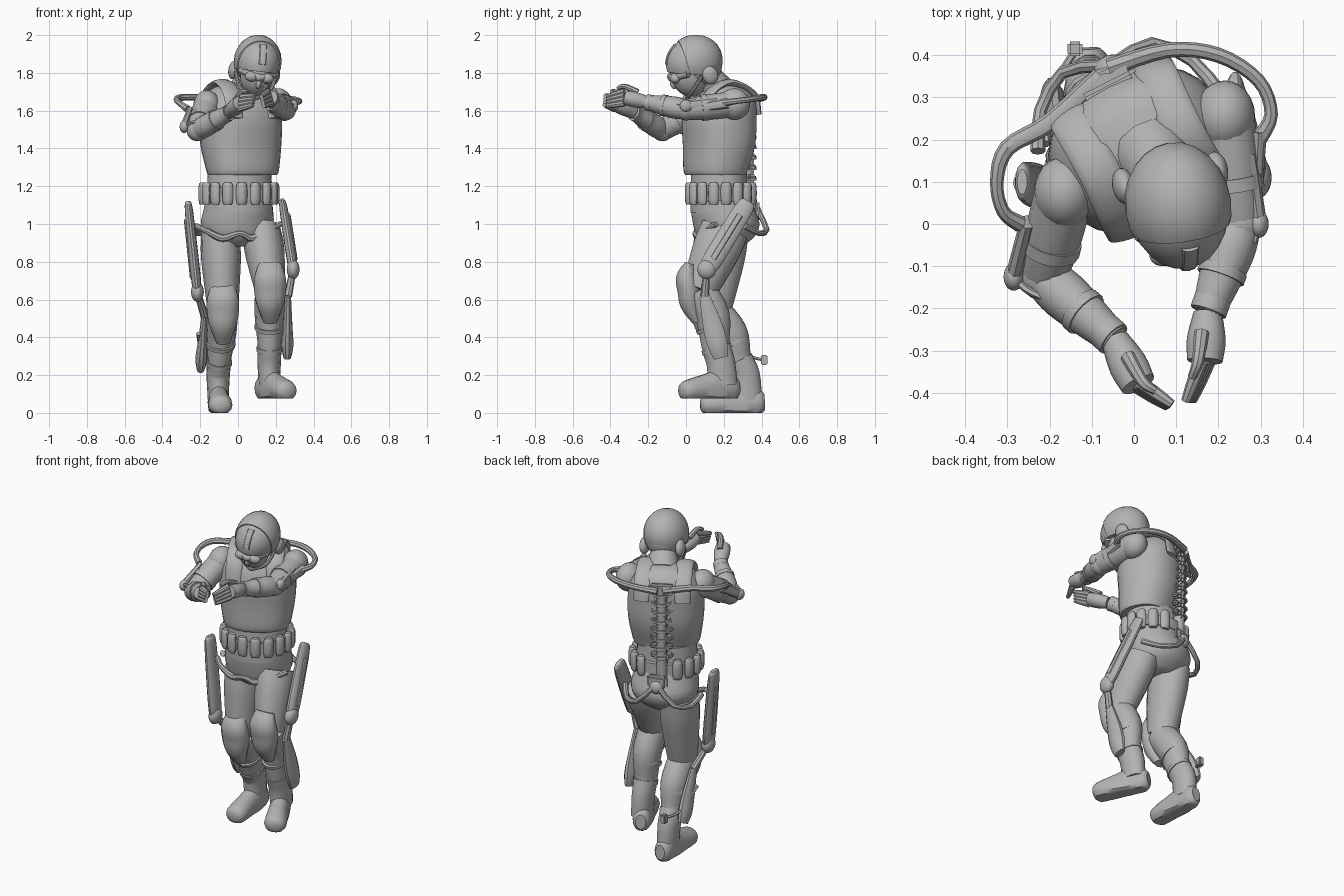
import bpy, bmesh, math
from mathutils import Vector, Matrix

if "Cube" in bpy.data.objects:
    bpy.data.objects.remove(bpy.data.objects["Cube"], do_unlink=True)

grey = bpy.data.materials.new("plain grey")
grey.use_nodes = True
grey.diffuse_color = (.45, .45, .45, 1)
grey.node_tree.nodes["Principled BSDF"].inputs["Base Color"].default_value = grey.diffuse_color
WORLD = Matrix.Identity(4)
made = []


def finish(name, bm, frame=WORLD):
    bmesh.ops.transform(bm, matrix=frame, verts=bm.verts)
    bmesh.ops.recalc_face_normals(bm, faces=bm.faces)
    mesh = bpy.data.meshes.new(name)
    bm.to_mesh(mesh)
    bm.free()
    mesh.materials.append(grey)
    obj = bpy.data.objects.new(name, mesh)
    bpy.context.scene.collection.objects.link(obj)
    made.append(obj)


def smooth_path(rows, steps):
    # Catmull-Rom through positions and radii together
    rows = [Vector(r) for r in rows]
    ext = [rows[0]] + rows + [rows[-1]]
    out = []
    for a, b, c, d in zip(ext, ext[1:], ext[2:], ext[3:]):
        for i in range(steps):
            t = i / steps
            out.append(b + (c - a) * (t / 2) + (a * 2 - b * 5 + c * 4 - d) * (t * t / 2)
                       + (b * 3 - a - c * 3 + d) * (t ** 3 / 2))
    return out + [rows[-1]]


def skin(bm, rings):
    rings = [[bm.verts.new(p) for p in ring] for ring in rings]
    for lower, upper in zip(rings, rings[1:]):
        for i in range(len(lower)):
            bm.faces.new((lower[i - 1], lower[i], upper[i], upper[i - 1]))
    bm.faces.new(rings[0])
    bm.faces.new(rings[-1])


def tube(name, rows, frame=WORLD, steps=4, sides=14, floor=None):
    # each row is x, y, z, side radius and optional second radius
    rows = [tuple(r) if len(r) == 5 else (*r, r[-1]) for r in rows]
    path = smooth_path(rows, steps) if steps > 1 else [Vector(r) for r in rows]
    spots = [Vector(p[:3]) for p in path]
    whole = (spots[-1] - spots[0]).normalized()
    ref = Vector((0, 1, 0)) if abs(whole.z) > .7 else Vector((0, 0, 1))
    rings = []
    for i, (p, row) in enumerate(zip(spots, path)):
        along = (spots[min(i + 1, len(spots) - 1)] - spots[max(i - 1, 0)]).normalized()
        side = along.cross(ref).normalized()
        over = side.cross(along)
        ring = []
        for k in range(sides):
            a = math.tau * k / sides
            q = p + side * (math.cos(a) * row[3]) + over * (math.sin(a) * row[4])
            if floor is not None:
                q.z = max(q.z, floor)
            ring.append(q)
        rings.append(ring)
    bm = bmesh.new()
    skin(bm, rings)
    finish(name, bm, frame)


def ball(name, at, size, frame=WORLD, cuts=()):
    bm = bmesh.new()
    bmesh.ops.create_uvsphere(bm, u_segments=24, v_segments=14, radius=1)
    bmesh.ops.transform(bm, matrix=Matrix.LocRotScale(Vector(at), None, Vector(size)), verts=bm.verts)
    for point, normal in cuts:
        cut = bmesh.ops.bisect_plane(bm, geom=bm.verts[:] + bm.edges[:] + bm.faces[:],
                                     plane_co=point, plane_no=normal, clear_inner=True)
        bmesh.ops.edgeloop_fill(bm, edges=[e for e in cut["geom_cut"] if isinstance(e, bmesh.types.BMEdge)])
    finish(name, bm, frame)


def box(name, at, size, frame=WORLD, round_off=.008):
    bm = bmesh.new()
    bmesh.ops.create_cube(bm, size=1)
    bmesh.ops.transform(bm, matrix=Matrix.LocRotScale(Vector(at), None, Vector(size)), verts=bm.verts)
    bmesh.ops.bevel(bm, geom=bm.edges[:], offset=round_off, segments=2, affect='EDGES')
    finish(name, bm, frame)


def barrel(name, rows, frame, power=.85):
    # body built of level rings: z, centre x, centre y, half width, half depth
    rings = []
    for z, cx, cy, w, d in smooth_path(rows, 3):
        ring = []
        for k in range(28):
            c, s = math.cos(math.tau * k / 28), math.sin(math.tau * k / 28)
            ring.append((cx + w * math.copysign(abs(c) ** power, c), cy + d * math.copysign(abs(s) ** power, s), z))
        rings.append(ring)
    bm = bmesh.new()
    skin(bm, rings)
    finish(name, bm, frame)


def strap(name, start, end, share, radii, width=.016):
    # short band around a limb
    a, b = Vector(start), Vector(end)
    mid, half = a.lerp(b, share), (b - a).normalized() * width
    tube(name, [(*(mid - half), *radii), (*(mid + half), *radii)], steps=1)


# Torso, waist and hips, turned toward the left
chest = Matrix.Translation((.015, .175, 0)) @ Matrix.Rotation(math.radians(27), 4, 'Z')
hips = Matrix.Translation((.005, .185, 0)) @ Matrix.Rotation(math.radians(18), 4, 'Z')
barrel("vest", [(1.26, 0, -.02, .185, .145), (1.29, 0, -.02, .195, .155), (1.42, 0, 0, .215, .175),
                (1.55, 0, 0, .217, .182), (1.64, 0, .01, .2, .17), (1.71, 0, .02, .15, .13),
                (1.75, 0, .02, .08, .08)], chest)
barrel("waist", [(1.06, 0, 0, .18, .16), (1.18, 0, -.01, .175, .15), (1.28, 0, -.01, .17, .145)], hips, 1)
barrel("belt", [(1.125, 0, 0, .19, .165), (1.19, 0, 0, .19, .165)], hips, 1)
barrel("pelvis", [(.88, 0, .02, .1, .09), (.93, 0, .025, .17, .15), (1.0, 0, .03, .195, .175),
                  (1.08, 0, .01, .185, .168), (1.14, 0, 0, .175, .155)], hips, 1)
for k in range(16):
    a = math.tau * (k + .5) / 16
    spot = hips @ Matrix.Translation((.195 * math.cos(a), .168 * math.sin(a), 1.16)) @ Matrix.Rotation(a, 4, 'Z')
    if k not in (3, 4):
        tube("belt_pouch", [(0, 0, -.058, .022, .014), (0, 0, -.035, .029, .022), (0, 0, .04, .029, .022),
                            (0, 0, .06, .02, .014)], spot @ Matrix.Rotation(math.pi / 2, 4, 'Z'), steps=2, sides=10)
for s in (-1, 1):
    tube("shoulder_strap", [(s * .12, -.165, 1.56, .045, .012), (s * .115, -.125, 1.68, .05, .016),
                            (s * .11, 0, 1.75, .05, .018), (s * .115, .14, 1.69, .05, .016),
                            (s * .12, .175, 1.58, .045, .012)], chest)
tube("collar", [(.04, .17, 1.7, .095), (.07, .12, 1.77, .078)])
tube("neck", [(.05, .15, 1.7, .065), (.09, .07, 1.82, .06)])

# Head with helmet, leaning forward and slightly to the side
head = (Matrix.Translation((.105, .04, 1.858)) @ Matrix.Rotation(math.radians(10), 4, 'Z')
        @ Matrix.Rotation(math.radians(7), 4, 'Y') @ Matrix.Rotation(math.radians(22), 4, 'X'))
slope = Vector((0, .4, 1))
ball("face", (0, -.045, -.055), (.088, .1, .12), head)
ball("skull", (0, .03, -.03), (.105, .115, .11), head)
ball("helmet", (0, 0, 0), (.118, .15, .134), head, [((0, -.14, .0), slope)])
ball("helmet_rear_shell", (0, .004, 0), (.126, .153, .141), head,
     [((0, -.14, .0), slope), ((0, -.05, 0), (0, 1, -.1))])
tube("helmet_crest", [(0, -.137, .04, .022, .012), (0, -.109, .083, .022, .012), (0, -.058, .12, .022, .012)], head, sides=8)
tube("goggle_band", [(-.095, -.06, -.03, .02, .02), (0, -.142, -.035, .018, .02), (.095, -.06, -.03, .02, .02)], head)
ball("nose", (0, -.142, -.07), (.014, .018, .028), head)
for s in (-1, 1):
    ball("goggle_lens", (s * .042, -.128, -.038), (.036, .028, .027), head)
    ball("ear_cup", (s * .113, .045, -.08), (.026, .042, .05), head)
    tube("chin_strap", [(s * .108, 0, -.07, .01), (s * .08, -.07, -.13, .01), (0, -.1, -.17, .012)], head, sides=8)


def arm(side, shoulder, elbow, wrist, knuckle, tip, spread):
    sh, el, wr, kn, ti = (Vector(p) for p in (shoulder, elbow, wrist, knuckle, tip))
    spread = Vector(spread)
    ball(side + "_shoulder", sh, (.072, .085, .083))
    tube(side + "_upper_arm", [(*sh, .07), (*sh.lerp(el, .5), .068), (*sh.lerp(el, .85), .06), (*el, .054)])
    ball(side + "_elbow", el, (.057, .057, .057))
    tube(side + "_forearm", [(*el, .052), (*el.lerp(wr, .3), .059), (*el.lerp(wr, .75), .047), (*wr, .037)])
    strap(side + "_arm_strap", sh, el, .62, (.071, .071))
    strap(side + "_forearm_strap", el, wr, .55, (.058, .058), .012)
    strap(side + "_glove_cuff", el, wr, .92, (.044, .044))
    tube(side + "_palm", [(*wr, .034, .034), (*wr.lerp(kn, .55), .046, .042), (*kn, .042, .038)])
    for k in (-1.5, -.5, .5, 1.5):
        base = kn + spread * k
        bend = base.lerp(ti + spread * k * .8, .6)
        tube(side + "_finger", [(*base, .017), (*bend, .015), (*(ti + spread * k * .8), .011)], sides=8)
    thumb = wr.lerp(kn, .4) + spread * 2
    tube(side + "_thumb", [(*thumb, .018), (*(kn + spread * 2.8), .014), (*(kn.lerp(ti, .4) + spread * 2.6), .01)], sides=8)
    # powered brace along the outside of the arm
    out = Vector((-.07 if side == "right" else .045, 0, .02))
    tube(side + "_arm_brace", [(*(sh.lerp(el, .35) + out), .018, .03), (*(el + out), .02, .028)], sides=8)
    ball(side + "_brace_joint", el + out, (.024, .033, .033))
    tube(side + "_brace_rod", [(*(el + out), .009), (*(el.lerp(wr, .25) + out), .009), (*el.lerp(wr, .5), .012)], sides=6)


arm("right", (-.165, .075, 1.625), (-.215, -.125, 1.495), (-.045, -.275, 1.59), (.01, -.38, 1.64), (.085, -.43, 1.655), (.004, .002, .021))
arm("left", (.215, .255, 1.635), (.25, .0, 1.605), (.175, -.21, 1.645), (.168, -.325, 1.67), (.13, -.42, 1.65), (-.006, 0, .021))


def leg(side, hip, knee, ankle, toe, floor, plate_top, plate_end):
    hp, kn, an, to = (Vector(p) for p in (hip, knee, ankle, toe))
    back, front = Vector((0, .03, 0)), Vector((0, -.055, 0))
    out = -1 if side == "right" else 1
    tube(side + "_thigh", [(*hp, .1, .13), (*hp.lerp(kn, .3), .106, .13), (*hp.lerp(kn, .7), .093, .112), (*kn, .08, .095)])
    tube(side + "_calf", [(*kn, .08, .09), (*(kn.lerp(an, .35) + back), .08, .094),
                          (*kn.lerp(an, .75), .062, .076), (*an, .06, .075)])
    pad = kn + front
    tube(side + "_knee_pad", [(*(pad + Vector((0, .01, .14))), .06, .03), (*(pad + Vector((0, -.01, .07))), .082, .058),
                              (*pad, .085, .062), (*(pad + Vector((0, .01, -.08))), .07, .055),
                              (*(pad + Vector((0, .045, -.17))), .035, .025)])
    strap(side + "_calf_strap", kn, an + back, .5, (.08, .094), .01)
    strap(side + "_boot_top", kn, an, .8, (.068, .082), .012)
    # boot from heel to toe, flattened at the sole
    fwd = Vector((to.x - an.x, to.y - an.y, 0))
    heel = Vector((an.x, an.y, floor + .06)) - fwd * .42
    tip = Vector((to.x, to.y, floor + .04))
    tube(side + "_boot", [(*heel, .03, .045), (*heel.lerp(tip, .08), .05, .07), (*heel.lerp(tip, .32), .056, .1),
                          (*heel.lerp(tip, .6), .06, .08), (*heel.lerp(tip, .85), .064, .06),
                          (*heel.lerp(tip, .96), .05, .045), (*tip, .02, .02)], floor=floor)
    tube(side + "_boot_shaft", [(*kn.lerp(an, .8), .064, .078), (*an, .062, .078), (an.x, an.y + .01, floor + .07, .055, .08)])
    # powered brace outside the thigh and calf
    top, end = Vector(plate_top), Vector(plate_end)
    tube(side + "_thigh_brace", [(*top, .012, .03), (*top.lerp(end, .12), .022, .05), (*top.lerp(end, .85), .026, .054),
                                 (*end, .02, .04)])
    ridge = Vector((out * .02, 0, 0))
    tube(side + "_brace_ridge", [(*(top.lerp(end, .2) + ridge), .012, .018), (*(top.lerp(end, .85) + ridge), .012, .018)], sides=8)
    ball(side + "_knee_motor", end, (.034, .05, .052))
    shin = kn.lerp(an, .08) + Vector((out * .095, .02, 0))
    low = kn.lerp(an, .92) + Vector((out * .095, .01, 0))
    tube(side + "_brace_link", [(*end, .018), (*shin, .022)], sides=8)
    tube(side + "_calf_brace", [(*shin, .016, .03), (*shin.lerp(low, .5), .026, .055), (*shin.lerp(low, .8), .032, .055),
                                (*low, .02, .04)], sides=10)


leg("right", (-.095, .205, .96), (-.08, .145, .54), (-.105, .315, .2), (-.09, .075, 0), 0, (-.265, .1, 1.12), (-.215, .085, .64))
leg("left", (.125, .205, .97), (.17, .07, .65), (.165, .185, .26), (.27, -.03, 0), .075, (.235, .33, 1.12), (.292, .11, .76))

# Spine frame on the back
for k in range(8):
    z = 1.24 + k * .055
    box("vertebra", (0, .175, z), (.085, .065, .046), chest, .014)
    box("vertebra_wing", (0, .17, z + .01), (.13, .04, .025), chest, .008)
tube("spine_core", [(0, .165, 1.1, .032), (0, .17, 1.4, .032), (0, .17, 1.68, .032)], chest)
box("shoulder_yoke", (0, .175, 1.66), (.15, .04, .07), chest, .015)
tube("right_shoulder_arm", [(-.08, .35, 1.66, .022, .02), (-.2, .24, 1.67, .022, .018), (-.3, .18, 1.67, .02, .018),
                            (-.325, .1, 1.66, .016), (-.31, .03, 1.64, .016), (-.27, .0, 1.61, .02)], sides=8)
tube("left_shoulder_arm", [(-.06, .37, 1.66, .022, .02), (.08, .412, 1.67, .018), (.2, .4, 1.67, .018),
                           (.295, .34, 1.66, .016), (.325, .26, 1.65, .016), (.295, .2, 1.64, .02)], sides=8)
tube("left_arm_link", [(.295, .22, 1.64, .02, .028), (.29, .1, 1.62, .016, .024)], sides=8)

# Hip frame with rods to the thigh braces and a harness across the front
box("hip_plate", (0, .18, 1.09), (.12, .04, .08), hips, .015)
ball("hip_hub", (0, .195, 1.06), (.04, .03, .04), hips)
for s in (-1, 1):
    tube("hip_rod", [(s * .02, .205, 1.06, .015), (s * .11, .22, .97, .015), (s * .19, .15, .95, .015),
                     (s * .225, .06, .99, .018)], hips, sides=8, steps=2)
tube("front_harness", [(-.22, .11, .99, .016), (-.16, .07, .96, .016), (-.08, .065, .925, .02), (.01, .05, .95, .016),
                       (.07, .075, .925, .02), (.15, .085, .96, .016), (.225, .16, 1.0, .016)], sides=8)

# Heel sensor on the rear leg
box("heel_sensor", (-.14, .415, .28), (.035, .035, .055), round_off=.006)
tube("heel_rod", [(-.14, .41, .28, .009), (-.19, .32, .31, .009), (-.21, .19, .42, .012)], sides=6)

bpy.ops.object.select_all(action='DESELECT')
for obj in made:
    obj.select_set(True)
bpy.context.view_layer.objects.active = made[0]
bpy.ops.object.shade_smooth_by_angle(angle=math.radians(40))
